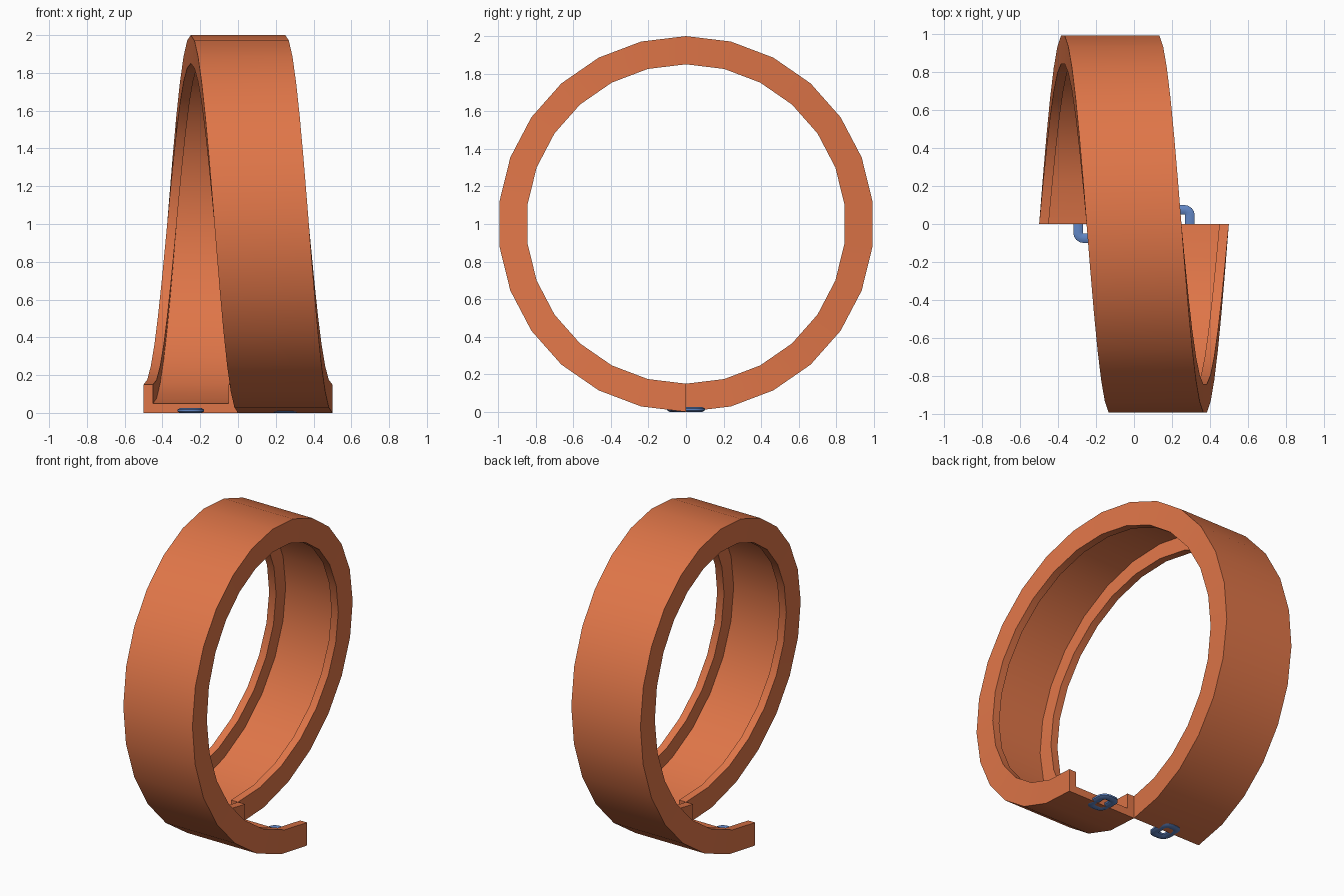
import bpy, bmesh, math

if "Cube" in bpy.data.objects:
    bpy.data.objects.remove(bpy.data.objects["Cube"])


def material(name, rgb):
    m = bpy.data.materials.new(name)
    m.diffuse_color = (*rgb, 1)
    m.use_nodes = True
    m.node_tree.nodes["Principled BSDF"].inputs["Base Color"].default_value = m.diffuse_color
    return m


orange = material("orange clay", (0.74, 0.18, 0.065))
blue = material("steel blue", (0.12, 0.24, 0.56))


def skin(name, rings, closed, mat):
    """Join a list of equal cross-sections into one solid."""
    bm = bmesh.new()
    vs = [[bm.verts.new(p) for p in ring] for ring in rings]
    n, m = len(rings[0]), len(rings)
    for i in range(m if closed else m - 1):
        a, b = vs[i], vs[(i + 1) % m]
        for j in range(n):
            k = (j + 1) % n
            bm.faces.new((a[j], a[k], b[k], b[j]))
    if not closed:
        bm.faces.new(vs[0])
        bm.faces.new(vs[-1])
    bmesh.ops.recalc_face_normals(bm, faces=bm.faces)
    me = bpy.data.meshes.new(name)
    bm.to_mesh(me)
    bm.free()
    me.materials.append(mat)
    ob = bpy.data.objects.new(name, me)
    bpy.context.collection.objects.link(ob)
    bpy.ops.object.select_all(action='DESELECT')
    ob.select_set(True)
    bpy.context.view_layer.objects.active = ob
    bpy.ops.object.shade_smooth_by_angle(angle=math.radians(35))
    return ob


# spiral channel: U profile (x offset, radius) swept through one turn
profile = [(-.25, 1), (.25, 1), (.25, .85), (.2, .85),
           (.2, .95), (-.2, .95), (-.2, .85), (-.25, .85)]
SEGMENTS = 26
rings = []
for i in range(SEGMENTS + 1):
    t = i / SEGMENTS
    a = 2 * math.pi * t
    rings.append([(0.25 - 0.5 * t + x, -r * math.sin(a), 1 - r * math.cos(a))
                  for x, r in profile])
skin("spiral_channel", rings, False, orange)


# connector link: rounded loop half embedded in each end of the channel
def link(name, cx, side):
    tube, corner, hx, y0, y1 = 0.025, 0.03, 0.045, -0.055, 0.075
    rings = []
    for q, (sx, cy) in enumerate([(1, y1 - corner), (-1, y1 - corner),
                                  (-1, y0 + corner), (1, y0 + corner)]):
        for s in range(5):
            a = math.pi / 2 * (q + s / 4)
            c, d = math.cos(a), math.sin(a)
            ring = []
            for j in range(8):
                b = math.pi / 4 * (j + 0.5)
                rad = corner + tube * math.cos(b) / math.cos(math.pi / 8)
                x = sx * (hx - corner) + rad * c
                y = cy + rad * d
                z = 0.013 + 0.013 * math.sin(b) / math.cos(math.pi / 8)
                ring.append((cx + side * x, side * y, z))
            rings.append(ring)
    return skin(name, rings, True, blue)


link("front_end_link", 0.25, 1)
link("back_end_link", -0.25, -1)
